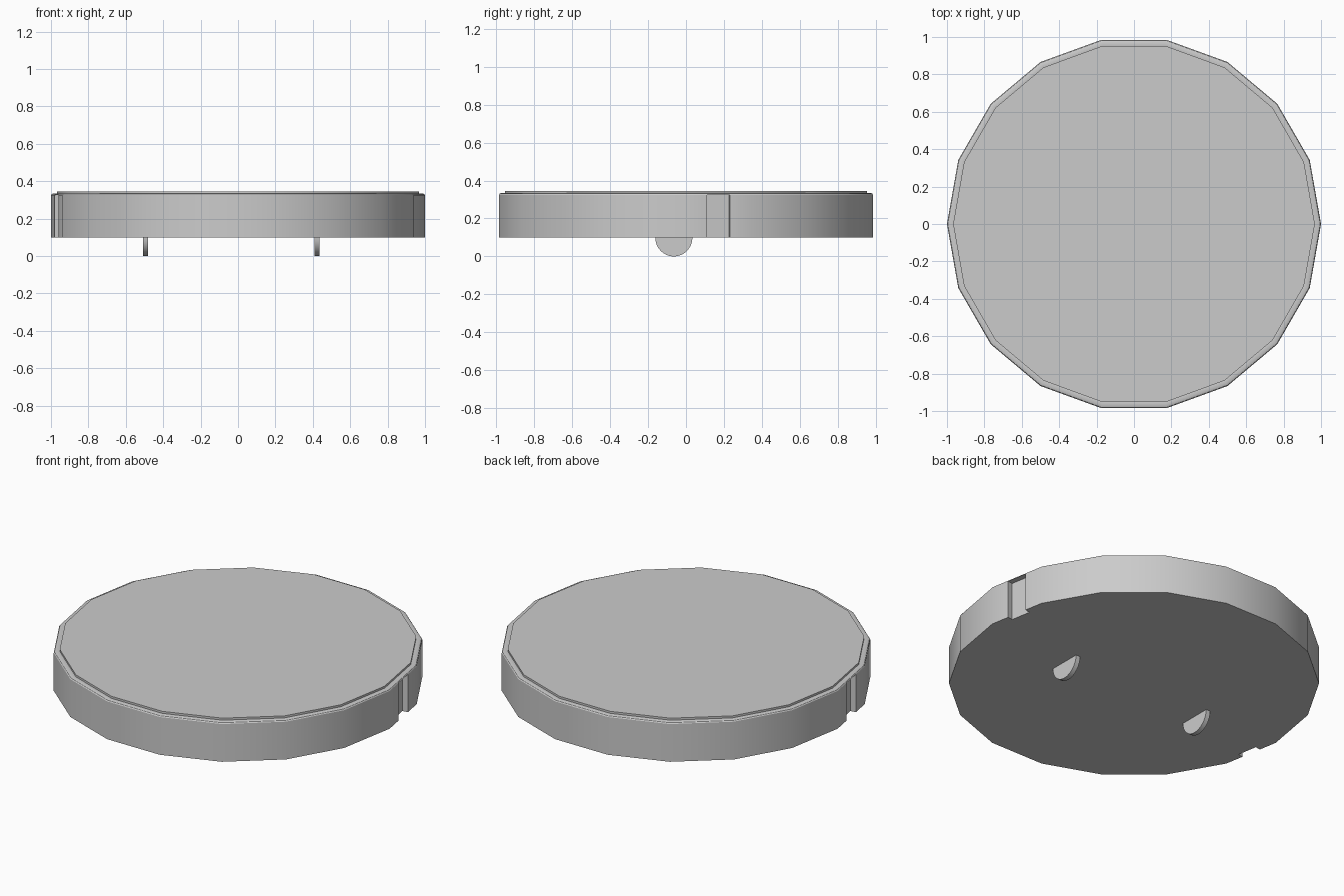
import bpy, bmesh, math
from mathutils import Matrix

if "Cube" in bpy.data.objects:
    bpy.data.objects.remove(bpy.data.objects["Cube"])

SIDES = 18


def add_object(name, bm, smooth=True):
    bmesh.ops.recalc_face_normals(bm, faces=bm.faces[:])
    mesh = bpy.data.meshes.new(name)
    bm.to_mesh(mesh)
    bm.free()
    obj = bpy.data.objects.new(name, mesh)
    bpy.context.collection.objects.link(obj)
    bpy.ops.object.select_all(action='DESELECT')
    bpy.context.view_layer.objects.active = obj
    obj.select_set(True)
    if smooth:
        bpy.ops.object.shade_smooth_by_angle(angle=math.radians(30))
    return obj


def lathe(profile):
    """Capped 18-sided solid from (radius, height) pairs."""
    bm = bmesh.new()
    rings = [[bm.verts.new((r * math.cos(a), r * math.sin(a), z))
              for a in (2 * math.pi * i / SIDES for i in range(SIDES))]
             for r, z in profile]
    for low, high in zip(rings, rings[1:]):
        for i in range(SIDES):
            j = (i + 1) % SIDES
            bm.faces.new((low[i], low[j], high[j], high[i]))
    bm.faces.new(rings[0])
    bm.faces.new(rings[-1])
    return bm


# Body with softly rounded rim
body = add_object("body", lathe([(1, 0.10), (1, 0.325), (0.996, 0.331), (0.986, 0.335),
                                 (0.967, 0.333), (0.967, 0.345)]), smooth=False)

# Two opposite notches in the side wall, open at the bottom
apothem = math.cos(math.pi / SIDES)
for side in range(2):
    bm = bmesh.new()
    bmesh.ops.create_cube(bm, size=1)
    bmesh.ops.scale(bm, vec=(0.2, 0.122, 0.325), verts=bm.verts)
    bmesh.ops.translate(bm, vec=(apothem + 0.1 - 0.033, 0, 0.1625), verts=bm.verts)
    bmesh.ops.transform(bm, verts=bm.verts,
                        matrix=Matrix.Rotation(math.radians(10 + 180 * side), 4, 'Z'))
    cutter = add_object("notch_cutter", bm, smooth=False)
    cutter.hide_render = True
    mod = body.modifiers.new("notch", 'BOOLEAN')
    mod.operation = 'DIFFERENCE'
    mod.solver = 'EXACT'
    mod.object = cutter
    bpy.context.view_layer.objects.active = body
    bpy.ops.object.modifier_apply(modifier=mod.name)
    bpy.data.objects.remove(cutter)

bpy.ops.object.select_all(action='DESELECT')
body.select_set(True)
bpy.context.view_layer.objects.active = body
bpy.ops.object.shade_smooth_by_angle(angle=math.radians(30))

# Half-disc prongs underneath
for name, x in (("left_prong", -0.495), ("right_prong", 0.423)):
    bm = bmesh.new()
    arc = [math.pi * i / 16 for i in range(17)]
    face = bm.faces.new([bm.verts.new((x - 0.014, -0.064 + 0.098 * math.cos(a),
                                       0.10 - 0.10 * math.sin(a))) for a in arc])
    out = bmesh.ops.extrude_face_region(bm, geom=[face])
    moved = [v for v in out["geom"] if isinstance(v, bmesh.types.BMVert)]
    bmesh.ops.translate(bm, vec=(0.028, 0, 0), verts=moved)
    add_object(name, bm)
